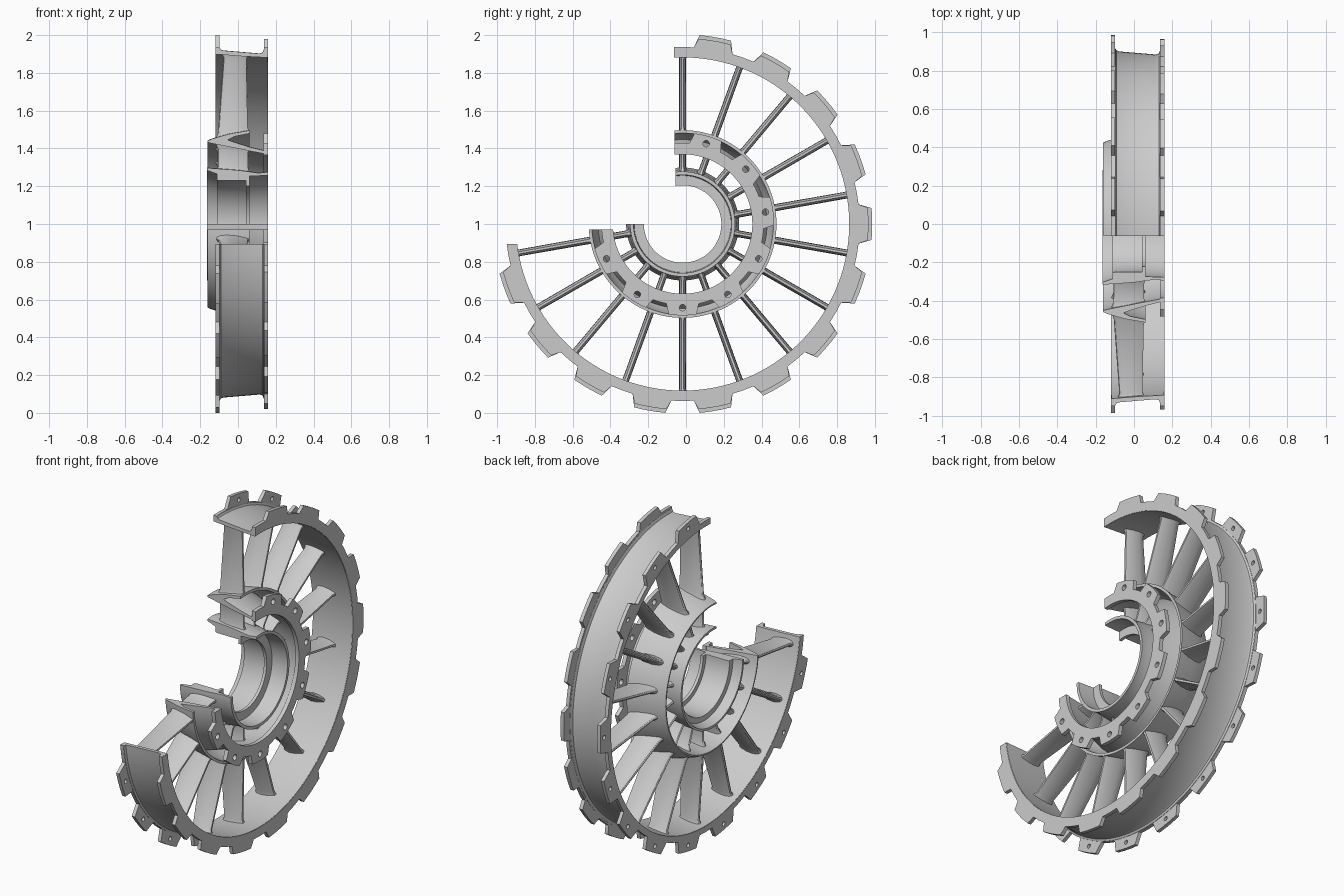
import bpy, bmesh
from math import sin, cos, asin, pi, radians as rad

if "Cube" in bpy.data.objects:
    bpy.data.objects.remove(bpy.data.objects["Cube"])

CY, CZ = -0.018, 1.0          # wheel axis runs along x through this point


def finish(ob, angle=30):
    bpy.ops.object.select_all(action='DESELECT')
    ob.select_set(True)
    bpy.context.view_layer.objects.active = ob
    bpy.ops.object.convert(target='MESH')
    bpy.ops.object.shade_smooth_by_angle(angle=rad(angle))


def mesh_object(name, bm):
    bmesh.ops.recalc_face_normals(bm, faces=bm.faces[:])
    me = bpy.data.meshes.new(name)
    bm.to_mesh(me)
    bm.free()
    ob = bpy.data.objects.new(name, me)
    ob.location = (0, CY, CZ)
    bpy.context.collection.objects.link(ob)
    finish(ob)


def ends(r, top, side):
    """Start and end angles so the cut-away faces are flat planes."""
    return pi / 2 + asin(top / r), -pi + asin(side / r)


def revolve(name, profile, top, side, steps=110):
    """Sweep a closed (x, r) profile around the axis, leaving a quadrant open."""
    bm = bmesh.new()
    rings = []
    for i in range(steps + 1):
        ring = []
        for x, r in profile:
            a, b = ends(r, top, side)
            t = a + (b - a) * i / steps
            ring.append(bm.verts.new((x, r * cos(t), r * sin(t))))
        rings.append(ring)
    n = len(profile)
    for p, q in zip(rings, rings[1:]):
        for j in range(n):
            k = (j + 1) % n
            bm.faces.new((p[j], p[k], q[k], q[j]))
    bm.faces.new(rings[0])
    bm.faces.new(rings[-1])
    mesh_object(name, bm)


def arc(r, a, b, step=rad(2.5)):
    n = max(1, int(abs(b - a) / step))
    return [(r * cos(a + (b - a) * i / n), r * sin(a + (b - a) * i / n)) for i in range(n + 1)]


def tabbed_plate(name, x0, x1, r_in, r_valley, r_tip, tabs, base, tip, top, side,
                 hole_r=0, hole_at=0):
    """Flat ring plate with outward tabs, optionally one bolt hole per tab."""
    cu = bpy.data.curves.new(name, 'CURVE')
    cu.dimensions = '2D'
    cu.fill_mode = 'BOTH'
    cu.extrude = (x1 - x0) / 2
    a, b = ends(r_valley, top, side)
    outline = []
    for c in tabs:
        c = rad(c)
        outline += arc(r_valley, a, c + rad(base))
        outline += arc(r_tip, c + rad(tip), c - rad(tip))
        a = c - rad(base)
    outline += arc(r_valley, a, b)
    a, b = ends(r_in, top, side)
    outline += arc(r_in, b, a)
    loops = [outline]
    if hole_r:
        for c in tabs:
            hy, hz = hole_at * cos(rad(c)), hole_at * sin(rad(c))
            loops.append([(hy + u, hz + v) for u, v in arc(hole_r, 0, 2 * pi, pi / 8)[:-1]])
    for pts in loops:
        sp = cu.splines.new('POLY')
        sp.points.add(len(pts) - 1)
        for p, (u, v) in zip(sp.points, pts):
            p.co = (u, v, 0, 1)
        sp.use_cyclic_u = True
    ob = bpy.data.objects.new(name, cu)
    ob.location = ((x0 + x1) / 2, CY, CZ)
    ob.rotation_euler = (pi / 2, 0, pi / 2)
    bpy.context.collection.objects.link(ob)
    finish(ob)


HALF = [(0, 0), (.03, .42), (.12, .75), (.35, 1), (.65, .88), (.9, .55), (1, .32)]
FOIL = HALF + [(u, -t) for u, t in reversed(HALF[1:])]


def struts(name, sections):
    """Loft streamlined struts; each section = (x_lead, x_trail, half_thick, radius(x))."""
    bm = bmesh.new()
    for k in range(14):
        a = rad(90 - 20 * k)
        rings = []
        for x0, x1, th, rf in sections:
            ring = []
            for u, t in FOIL:
                x, t = x0 + (x1 - x0) * u, t * th
                r = rf(x)
                ring.append(bm.verts.new((x, r * cos(a) - t * sin(a), r * sin(a) + t * cos(a))))
            rings.append(ring)
        n = len(FOIL)
        for p, q in zip(rings, rings[1:]):
            for j in range(n):
                m = (j + 1) % n
                bm.faces.new((p[j], p[m], q[m], q[j]))
        bm.faces.new(rings[0])
        bm.faces.new(rings[-1])
    mesh_object(name, bm)


# Outer rim: sloped web with filleted edges, plus two tabbed flanges
revolve("outer_rim_web", [
    (-.118, .900), (-.118, .935), (-.097, .935), (-.091, .924), (-.078, .919), (.115, .903),
    (.130, .908), (.136, .925), (.157, .925), (.157, .882), (.02, .889)], .0445, .1065)
outer_tabs = [80 - 20 * k for k in range(13)]
tabbed_plate("rear_rim_flange", -.12, -.099, .902, .937, 1.004, outer_tabs, 6.4, 4.8,
             .045, .107, .013, .967)
tabbed_plate("front_rim_flange", .137, .159, .884, .937, .984, outer_tabs, 6.4, 5.0,
             .045, .107)

# Middle splitter ring: V-shaped section with a bolted front flange
revolve("splitter_ring", [
    (-.162, .434), (-.162, .442), (-.14, .452), (-.05, .478), (.06, .497), (.06, .481),
    (-.02, .465), (-.055, .447), (-.02, .435), (.06, .410), (.14, .390), (.157, .388),
    (.157, .371), (.05, .391), (-.06, .413), (-.13, .427)], .042, .03)
tabbed_plate("splitter_flange", .136, .16, .369, .430, .484,
             [-90 + 360 / 11 * k for k in range(5, -3, -1)], 11.5, 8.8, .042, .03, .017, .443)

# Hub: tapered shell with inner barrel and front seat lip
revolve("hub", [
    (-.164, .299), (0, .287), (.11, .272), (.16, .278), (.16, .260), (.06, .256), (.06, .205),
    (.042, .205), (.042, .232), (-.10, .232), (-.112, .236), (-.112, .268), (-.164, .286)],
    .037, .0)

# Struts joining hub, splitter and rim
struts("inner_struts", [
    (-.118, .060, .027, lambda x: .276), (-.108, .052, .018, lambda x: .302),
    (-.108, .052, .018, lambda x: .395 - .13 * (x + .105)),
    (-.118, .060, .026, lambda x: .424 - .15 * (x + .105))])
struts("outer_struts", [
    (-.118, .058, .028, lambda x: .456 + .2 * (x + .105)),
    (-.106, .051, .019, lambda x: .482 + .2 * (x + .105)),
    (-.077, .044, .018, lambda x: .878 - .07 * (x + .075)),
    (-.086, .053, .026, lambda x: .903 - .07 * (x + .075))])
